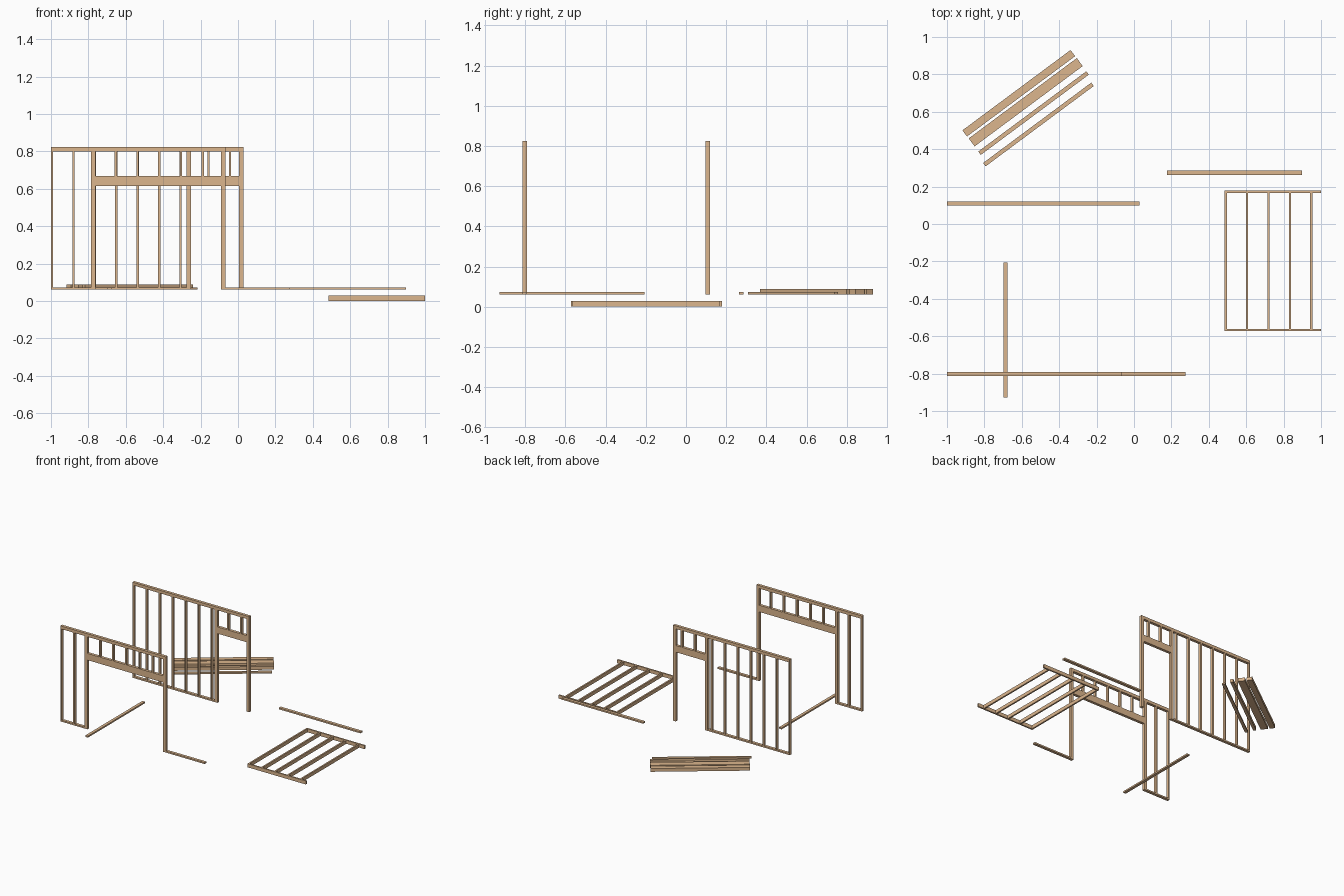
import bpy, bmesh
from math import radians
from mathutils import Matrix

if "Cube" in bpy.data.objects:
    bpy.data.objects.remove(bpy.data.objects["Cube"])

T = 0.012          # lumber thickness
D = 0.0225         # lumber depth
BOT, TOP = 0.061, 0.824
PLATE_TOP = 0.800  # underside of top plate
HEAD = (0.614, 0.667)

wood = bpy.data.materials.new("pine_wood")
wood.diffuse_color = (0.72, 0.47, 0.27, 1)
wood.use_nodes = True
wood.node_tree.nodes["Principled BSDF"].inputs["Base Color"].default_value = wood.diffuse_color


def timber(name, x, y, z, angle=0):
    """Rectangular timber from (min, max) ranges, optionally turned about its centre."""
    me = bpy.data.meshes.new(name)
    bm = bmesh.new()
    bmesh.ops.create_cube(bm, size=1)
    size = [r[1] - r[0] for r in (x, y, z)]
    bmesh.ops.scale(bm, vec=size, verts=bm.verts)
    bmesh.ops.rotate(bm, matrix=Matrix.Rotation(radians(angle), 3, 'Z'), verts=bm.verts)
    bm.to_mesh(me)
    bm.free()
    ob = bpy.data.objects.new(name, me)
    ob.location = [(r[0] + r[1]) / 2 for r in (x, y, z)]
    me.materials.append(wood)
    bpy.context.collection.objects.link(ob)
    return ob


def wall(name, yc, right, studs, trimmer, header_end, cripples, end_post_z):
    """Framed wall: plates, studs, doubled trimmer stud, header and cripple studs."""
    y = (yc - D / 2, yc + D / 2)
    timber(name + "_top_plate", (-1, right), y, (PLATE_TOP, TOP))
    timber(name + "_bottom_plate", (-1, trimmer + 2 * T), y, (BOT, BOT + T))
    for x in studs:
        timber(name + "_stud", (x, x + T), y, (BOT + T, PLATE_TOP))
    for i in range(2):
        timber(name + "_trimmer_stud", (trimmer + i * T, trimmer + (i + 1) * T), y,
               (BOT + T, PLATE_TOP))
    timber(name + "_header", (trimmer + 2 * T, header_end), y, HEAD)
    for x in cripples:
        timber(name + "_cripple_stud", (x, x + T), y, (HEAD[1], PLATE_TOP))
    timber(name + "_end_post", (header_end, right), y, (end_post_z, PLATE_TOP))


# Back wall and front wall
STEP = 0.1145
wall("back_wall", 0.109, 0.030, [-1 + STEP * i for i in range(7)],
     -0.275, 0.006, [-0.164, -0.049], BOT)
wall("front_wall", -0.802, -0.068, [-1, -1 + STEP],
     -0.785, -0.092, [-0.660 + 0.1165 * i for i in range(5)], BOT + T)

# Sill plates lying loose around the walls
Z = (BOT, BOT + T)
timber("front_right_sill", (-0.092, 0.275), (-0.802 - D / 2, -0.802 + D / 2), Z)
timber("cross_sill", (-0.699, -0.676), (-0.927, -0.207), Z)
timber("back_right_sill", (0.176, 0.897), (0.263, 0.287), Z)

# Floor frame: two rims and five joists
FZ = (0, 0.028)
for y in (-0.573, 0.166):
    timber("floor_rim", (0.483, 1.0), (y, y + T), FZ)
for i in range(5):
    x = 0.484 + i * 0.1145
    timber("floor_joist", (x, x + T), (-0.573 + T, 0.166), FZ)

# Stack of spare boards: centre x, centre y, width, height
for cx, cy, w, h in ((-0.616, 0.699, 0.041, 0.026), (-0.579, 0.651, 0.053, 0.026),
                     (-0.537, 0.593, D, 0.026), (-0.511, 0.532, D, T)):
    timber("spare_board", (cx - 0.36, cx + 0.36), (cy - w / 2, cy + w / 2),
           (BOT, BOT + h), 36.6)
